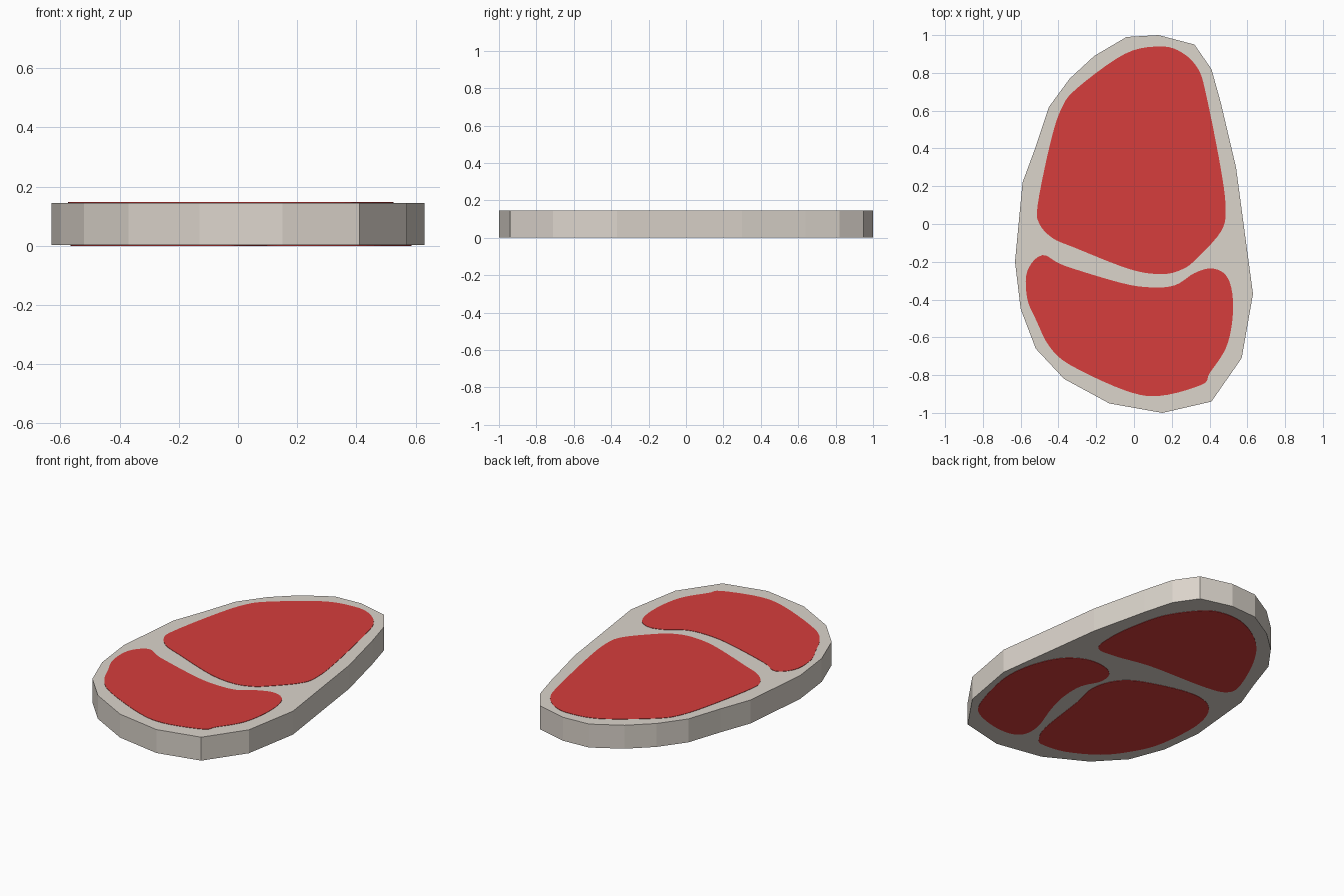
import bpy, bmesh
from mathutils import Vector

if "Cube" in bpy.data.objects:
    bpy.data.objects.remove(bpy.data.objects["Cube"])


def material(name, rgb):
    m = bpy.data.materials.new(name)
    m.diffuse_color = (*rgb, 1)
    m.use_nodes = True
    m.node_tree.nodes["Principled BSDF"].inputs["Base Color"].default_value = m.diffuse_color
    return m


FAT = material("pale_fat", (0.71, 0.66, 0.60))
MEAT = material("red_meat", (0.67, 0.048, 0.045))
PLATE = 0.002
TOP = 0.147


def smooth_loop(points, steps=5):
    """Closed Catmull-Rom curve through the points."""
    pts = [Vector(p) for p in points]
    n, out = len(pts), []
    for i in range(n):
        a, b, c, d = (pts[(i + k) % n] for k in (-1, 0, 1, 2))
        for s in range(steps):
            t = s / steps
            out.append(0.5 * (2 * b + (c - a) * t + (2 * a - 5 * b + 4 * c - d) * t * t
                              + (3 * b - a - 3 * c + d) * t ** 3))
    return out


def slab(name, outline, z0, z1, mat):
    """Extrude a closed outline from z0 to z1."""
    bm = bmesh.new()
    face = bm.faces.new([bm.verts.new((p[0], p[1], z0)) for p in outline])
    ext = bmesh.ops.extrude_face_region(bm, geom=[face], use_keep_orig=True)
    top = [v for v in ext["geom"] if isinstance(v, bmesh.types.BMVert)]
    bmesh.ops.translate(bm, verts=top, vec=(0, 0, z1 - z0))
    bmesh.ops.recalc_face_normals(bm, faces=bm.faces)
    me = bpy.data.meshes.new(name)
    bm.to_mesh(me)
    bm.free()
    me.materials.append(mat)
    ob = bpy.data.objects.new(name, me)
    bpy.context.collection.objects.link(ob)
    return ob


# Low-poly slab with the fat rim
rim = [(-.04, .99), (.13, 1), (.32, .95), (.41, .82), (.46, .64), (.54, .30), (.58, 0),
       (.63, -.37), (.57, -.71), (.41, -.94), (.15, -1), (-.13, -.95), (-.37, -.82),
       (-.52, -.66), (-.60, -.45), (-.63, -.20), (-.59, .22), (-.52, .41), (-.45, .62),
       (-.34, .77), (-.21, .89)]
slab("fat_slab", rim, PLATE, TOP - PLATE, FAT)

# Two meat areas on the upper side
top_large = [(.135, .94), (.25, .91), (.34, .82), (.385, .67), (.46, .29), (.485, .08),
             (.46, -.04), (.33, -.185), (.255, -.24), (.15, -.265), (-.02, -.24),
             (-.315, -.125), (-.43, -.075), (-.50, 0), (-.51, .10), (-.445, .42),
             (-.385, .61), (-.30, .72), (-.05, .90)]
top_small = [(-.485, -.165), (-.37, -.22), (-.075, -.31), (.08, -.335), (.215, -.325),
             (.32, -.26), (.41, -.235), (.485, -.27), (.52, -.365), (.52, -.515),
             (.485, -.66), (.40, -.79), (.36, -.85), (.135, -.91), (-.05, -.88),
             (-.34, -.745), (-.45, -.645), (-.515, -.515), (-.565, -.395),
             (-.565, -.25)]
for name, pts in (("top_large_meat", top_large), ("top_small_meat", top_small)):
    slab(name, smooth_loop(pts), TOP - PLATE, TOP, MEAT)

# Three meat areas on the underside
under_back = [(.40, .17), (.425, .30), (.41, .464), (.36, .665), (.27, .81), (.165, .90),
              (-.01, .905), (-.20, .80), (-.34, .63), (-.46, .37), (-.46, .26),
              (-.33, .22), (.05, .205), (.27, .165)]
under_right = [(.46, -.79), (.535, -.64), (.585, -.405), (.565, -.215), (.49, -.05),
               (.375, .033), (.25, .037), (.17, -.01), (.155, -.10), (.205, -.214),
               (.205, -.36), (.167, -.516), (.104, -.694), (.102, -.81), (.165, -.862),
               (.30, -.858)]
under_left = [(.004, -.813), (.06, -.69), (.107, -.364), (.14, -.204), (.114, -.08),
              (.034, .014), (-.13, .08), (-.313, .118), (-.44, .096), (-.52, .018),
              (-.56, -.108), (-.562, -.266), (-.535, -.448), (-.47, -.588),
              (-.366, -.72), (-.195, -.82), (-.05, -.842)]
for name, pts in (("under_back_meat", under_back), ("under_right_meat", under_right),
                  ("under_left_meat", under_left)):
    slab(name, smooth_loop(pts), 0, PLATE, MEAT)
